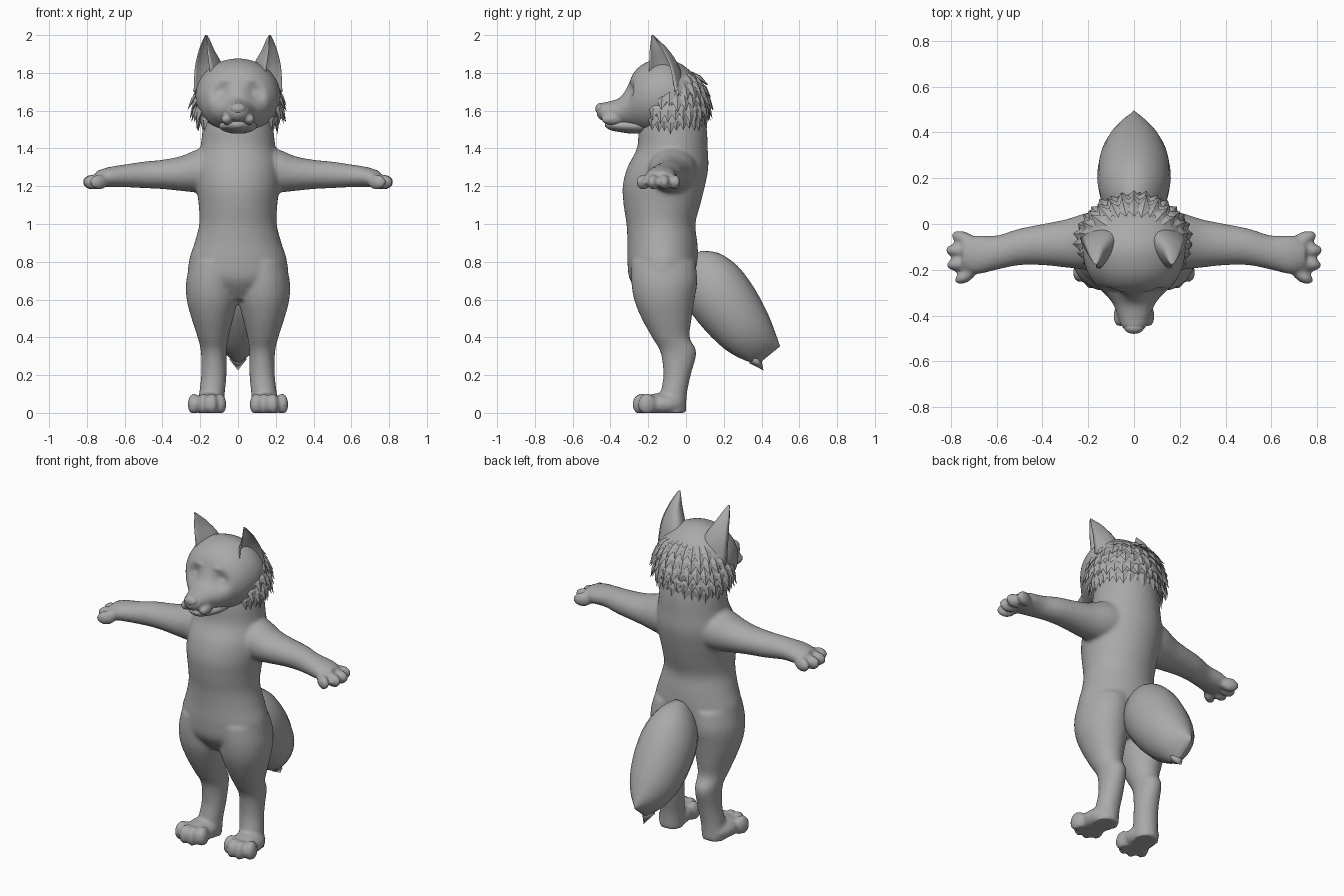
import bpy, bmesh, math, random
from mathutils import Vector, Matrix

random.seed(4)
cube = bpy.data.objects.get("Cube")
if cube:
    bpy.data.objects.remove(cube, do_unlink=True)

fur_grey = bpy.data.materials.new("fur_grey")
fur_grey.use_nodes = True
fur_grey.diffuse_color = (0.4, 0.4, 0.4, 1)
fur_grey.node_tree.nodes["Principled BSDF"].inputs["Base Color"].default_value = (0.4, 0.4, 0.4, 1)


def spline(a, b, c, d, t):
    """Catmull-Rom blend between b and c."""
    return b + 0.5 * t * (c - a + t * (2 * a - 5 * b + 4 * c - d + t * (3 * (b - c) + d - a)))


def loft(bm, rings, sides=32, steps=5, hollow=None):
    """Skin rings given as (centre, u, v); hollow folds the v-negative half inward."""
    rings = [tuple(Vector(p) for p in ring) for ring in rings]
    dense = []
    for i in range(len(rings) - 1):
        near = [rings[max(0, min(len(rings) - 1, i + k))] for k in (-1, 0, 1, 2)]
        for s in range(steps):
            dense.append([spline(*(n[j] for n in near), s / steps) for j in range(3)])
    dense.append(rings[-1])
    loops = []
    for c, u, v in dense:
        loop = []
        for k in range(sides):
            a = math.tau * k / sides
            h = math.sin(a)
            if hollow and h < 0:
                h *= -hollow
            loop.append(bm.verts.new(c + u * math.cos(a) + v * h))
        loops.append(loop)
    for lo, hi in zip(loops, loops[1:]):
        for k in range(sides):
            n = (k + 1) % sides
            bm.faces.new((lo[k], lo[n], hi[n], hi[k]))
    bm.faces.new(loops[0][::-1])
    bm.faces.new(loops[-1])


def level(x, z, half, front, back):
    """Horizontal ring."""
    return (x, (front + back) / 2, z), (half, 0, 0), (0, (back - front) / 2, 0)


def across(x, front, back, low, high):
    """Ring facing along x, for arms."""
    return (x, (front + back) / 2, (low + high) / 2), (0, (back - front) / 2, 0), (0, 0, (high - low) / 2)


def facing(y, half, low, high):
    """Ring facing along y, for the head."""
    return (0, y, (low + high) / 2), (half, 0, 0), (0, 0, (high - low) / 2)


def ball(bm, centre, radii, turn=0):
    m = Matrix.Translation(centre) @ Matrix.Rotation(turn, 4, "Z") @ Matrix.Diagonal((*radii, 1))
    bmesh.ops.create_uvsphere(bm, u_segments=24, v_segments=14, radius=1, matrix=m)


def mirror_copy(bm):
    new = bmesh.ops.duplicate(bm, geom=bm.verts[:] + bm.edges[:] + bm.faces[:])["geom"]
    for v in new:
        if isinstance(v, bmesh.types.BMVert):
            v.co.x *= -1


def finish(bm, name, voxel=0, soften=0, mirror=False, smooth=True):
    bmesh.ops.recalc_face_normals(bm, faces=bm.faces[:])
    mesh = bpy.data.meshes.new(name)
    bm.to_mesh(mesh)
    bm.free()
    mesh.materials.append(fur_grey)
    for p in mesh.polygons:
        p.use_smooth = smooth
    ob = bpy.data.objects.new(name, mesh)
    bpy.context.collection.objects.link(ob)
    if voxel:
        r = ob.modifiers.new("fuse", "REMESH")
        r.mode = "VOXEL"
        r.voxel_size = voxel
        r.use_smooth_shade = True
    if soften:
        s = ob.modifiers.new("soften", "SMOOTH")
        s.iterations = soften
    if mirror:
        ob.modifiers.new("mirror", "MIRROR")
    return ob


# Body: one arm and leg, mirrored, then the torso, fused into a smooth skin
bm = bmesh.new()
loft(bm, [across(0.08, -0.2, 0.07, 1.16, 1.42), across(0.2, -0.2, 0.05, 1.165, 1.4),
          across(0.3, -0.19, 0.02, 1.175, 1.36), across(0.4, -0.18, 0, 1.185, 1.34),
          across(0.5, -0.18, -0.02, 1.19, 1.33), across(0.6, -0.2, -0.05, 1.195, 1.315),
          across(0.69, -0.22, -0.05, 1.195, 1.3), across(0.75, -0.2, -0.07, 1.2, 1.28)])
for x, y, turn in ((0.735, -0.225, -0.6), (0.765, -0.173, -0.2), (0.77, -0.115, 0), (0.745, -0.062, 0.3)):
    ball(bm, (x, y, 1.222), (0.055, 0.029, 0.04), turn)
loft(bm, [level(0.12, 0.8, 0.13, -0.29, 0.05), level(0.137, 0.7, 0.137, -0.29, 0.06),
          level(0.137, 0.6, 0.135, -0.275, 0.045), level(0.136, 0.5, 0.11, -0.235, 0.03),
          level(0.132, 0.4, 0.082, -0.18, 0.02), level(0.128, 0.32, 0.068, -0.135, 0.055),
          level(0.128, 0.2, 0.067, -0.12, 0.025), level(0.138, 0.1, 0.068, -0.135, 0.005),
          level(0.145, 0, 0.07, -0.14, 0)])
ball(bm, (0.155, -0.13, 0.045), (0.088, 0.125, 0.06))
for x, y in ((0.095, -0.205), (0.137, -0.235), (0.185, -0.235), (0.233, -0.205)):
    ball(bm, (x, y, 0.045), (0.032, 0.05, 0.058), (x - 0.155) * 3)
for v in bm.verts:
    v.co.z = max(v.co.z, 0)
mirror_copy(bm)
loft(bm, [level(0, 0.6, 0.1, -0.22, 0), level(0, 0.7, 0.25, -0.295, 0.055),
          level(0, 0.8, 0.26, -0.31, 0.065), level(0, 0.9, 0.23, -0.31, 0.06),
          level(0, 1, 0.205, -0.315, 0.05), level(0, 1.1, 0.208, -0.33, 0.075),
          level(0, 1.2, 0.22, -0.335, 0.1), level(0, 1.3, 0.222, -0.31, 0.118),
          level(0, 1.4, 0.2, -0.26, 0.115), level(0, 1.5, 0.187, -0.25, 0.11),
          level(0, 1.6, 0.17, -0.23, 0.09)], sides=48)
finish(bm, "body", voxel=0.011, soften=5)

# Head: skull and muzzle with pressed eye sockets, brows and closed lids
bm = bmesh.new()
loft(bm, [facing(0.115, 0.05, 1.6, 1.68), facing(0.08, 0.13, 1.54, 1.74), facing(0, 0.2, 1.49, 1.83),
          facing(-0.1, 0.225, 1.48, 1.875), facing(-0.2, 0.208, 1.48, 1.86), facing(-0.27, 0.165, 1.5, 1.81),
          facing(-0.31, 0.125, 1.51, 1.73), facing(-0.35, 0.092, 1.525, 1.67), facing(-0.41, 0.068, 1.54, 1.648),
          facing(-0.45, 0.052, 1.55, 1.64), facing(-0.472, 0.025, 1.575, 1.62)], sides=56, steps=8)
for side in (-1, 1):
    socket = Vector((0.085 * side, -0.3, 1.69))
    for v in bm.verts:
        v.co.y += 0.035 * math.exp(-((v.co - socket).length / 0.045) ** 2)
    ball(bm, (0.088 * side, -0.262, 1.68), (0.034, 0.03, 0.026), 0.5 * side)
    ball(bm, (0.07 * side, -0.268, 1.755), (0.05, 0.024, 0.022), 0.4 * side)
    ball(bm, (0.052 * side, -0.385, 1.555), (0.035, 0.065, 0.032), 0.25 * side)
finish(bm, "head", voxel=0.008, soften=4)

# Lower jaw and nose
bm = bmesh.new()
loft(bm, [facing(-0.2, 0.1, 1.48, 1.56), facing(-0.28, 0.1, 1.478, 1.56), facing(-0.34, 0.085, 1.485, 1.555),
          facing(-0.4, 0.055, 1.497, 1.55), facing(-0.428, 0.02, 1.515, 1.54)])
finish(bm, "lower_jaw")
bm = bmesh.new()
ball(bm, (0, -0.452, 1.61), (0.043, 0.028, 0.03))
finish(bm, "nose")

# Ears: folded shells opening outward and forward
bm = bmesh.new()
loft(bm, [((0.185, -0.13, 1.7), (0.05, 0.07, 0), (-0.12, 0.12, 0)),
          ((0.19, -0.14, 1.83), (0.038, 0.056, 0), (-0.105, 0.09, 0)),
          ((0.185, -0.158, 1.92), (0.022, 0.034, 0), (-0.056, 0.058, 0)),
          ((0.176, -0.172, 1.975), (0.01, 0.014, 0), (-0.025, 0.022, 0)),
          ((0.17, -0.18, 2), (0.003, 0.003, 0), (-0.006, 0.006, 0))], hollow=0.6)
finish(bm, "ears", mirror=True)
bpy.context.view_layer.objects.active = bpy.data.objects["ears"]


def tuft(bm, root, tip, side, out):
    """Pointed leaf of fur lying along the head."""
    mid = root.lerp(tip, 0.45)
    ring = [bm.verts.new(p) for p in (mid - side, mid + out, mid + side, mid - out)]
    ends = [bm.verts.new(root), bm.verts.new(tip)]
    for end in ends:
        for k in range(4):
            bm.faces.new((ring[k], ring[(k + 1) % 4], end))


# Fur ruff: overlapping rows of tufts round the cheeks and back of the head
bm = bmesh.new()
centre, radii = Vector((0, -0.075, 1.655)), Vector((0.225, 0.185, 0.2))
for lat, start, count, flare, size in ((42, 35, 9, 0.05, 0.085), (24, 10, 13, 0.1, 0.085),
                                       (8, -15, 19, 0.35, 0.085), (-8, -28, 22, 0.5, 0.09),
                                       (-24, -35, 24, 0.55, 0.085)):
    for k in range(count):
        a = math.radians(start + (180 - 2 * start) * k / (count - 1))
        f = math.radians(lat + random.uniform(-3, 3))
        out = Vector((math.cos(a) * math.cos(f), math.sin(a) * math.cos(f), math.sin(f)))
        side = Vector((-math.sin(a), math.cos(a), 0))
        down = side.cross(out).normalized()
        if down.z > 0:
            down = -down
        root = centre + out * radii
        tip = root + (down + out * flare).normalized() * size * random.uniform(0.85, 1.15)
        tuft(bm, root - out * 0.01 - down * 0.03, tip, side * 0.032, out * 0.012)
finish(bm, "fur_ruff", smooth=False)

# Tail: fat brush closing to an upright blade-like tip
bm = bmesh.new()


def brush(y, z, wide, deep):
    return (0, y, z), (wide, 0, 0), (0, 0.77 * deep, 0.63 * deep)


loft(bm, [brush(0.03, 0.82, 0.04, 0.06), brush(0.07, 0.765, 0.1, 0.13), brush(0.14, 0.67, 0.15, 0.172),
          brush(0.23, 0.55, 0.16, 0.172), brush(0.32, 0.43, 0.135, 0.148), brush(0.39, 0.35, 0.08, 0.11),
          brush(0.44, 0.305, 0.008, 0.075)], sides=20, steps=3)
tuft(bm, Vector((0, 0.38, 0.42)), Vector((0, 0.478, 0.4)), Vector((0.045, 0, 0)), Vector((0, 0.02, 0.04)))
tuft(bm, Vector((0, 0.33, 0.33)), Vector((0, 0.41, 0.225)), Vector((0.045, 0, 0)), Vector((0, 0.03, 0.02)))
finish(bm, "tail")
